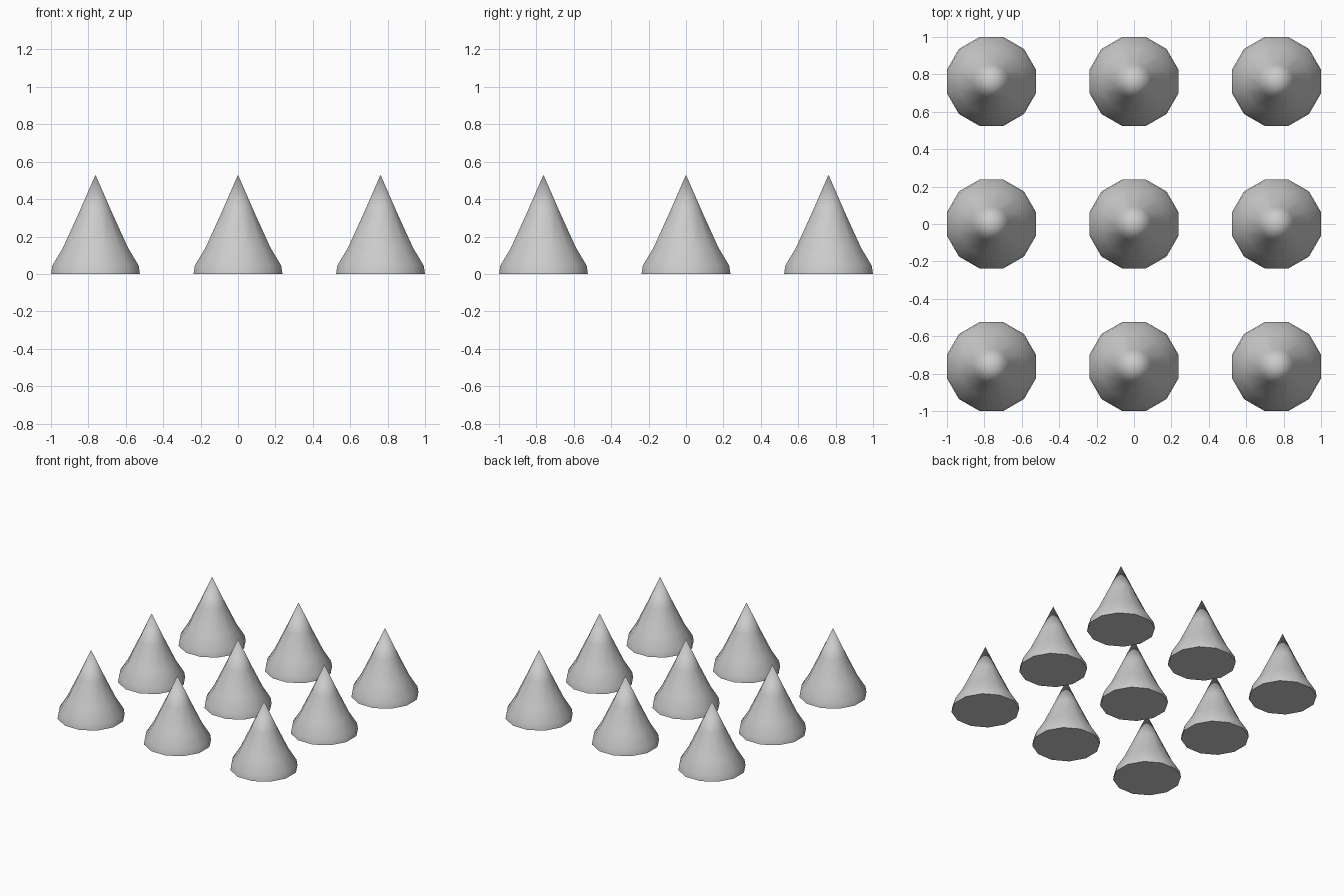
import bpy, bmesh, math

old = bpy.data.objects.get("Cube")
if old:
    bpy.data.objects.remove(old, do_unlink=True)

SIDES = 12
SPACING = 0.762
HEIGHT = 0.53
# Radius and height of each ring, from the foot to just under the tip
PROFILE = [(0.246, 0.0), (0.239, 0.045), (0.180, 0.14), (0.095, 0.32)]

grey = bpy.data.materials.new("light grey")
grey.use_nodes = True
colour = (0.6, 0.6, 0.6, 1)
grey.diffuse_color = colour
grey.node_tree.nodes["Principled BSDF"].inputs["Base Color"].default_value = colour


def cone_mesh():
    """Twelve-sided cone with a steep foot and a flat underside."""
    bm = bmesh.new()
    rings = []
    for radius, z in PROFILE:
        angles = [(i + 0.5) * math.tau / SIDES for i in range(SIDES)]
        rings.append([bm.verts.new((radius * math.cos(a), radius * math.sin(a), z))
                      for a in angles])
    tip = bm.verts.new((0, 0, HEIGHT))
    for i in range(SIDES):
        j = (i + 1) % SIDES
        for low, high in zip(rings, rings[1:]):
            bm.faces.new((low[i], low[j], high[j], high[i]))
        bm.faces.new((rings[-1][i], rings[-1][j], tip))
    bm.faces.new(rings[0][::-1])

    # Smooth sides, crisp edge around the underside
    for face in bm.faces:
        face.smooth = True
    for edge in bm.edges:
        edge.smooth = not all(v.co.z < 0.001 for v in edge.verts)
    mesh = bpy.data.meshes.new("cone")
    bm.to_mesh(mesh)
    bm.free()
    mesh.materials.append(grey)
    return mesh


# Three by three grid of cones
mesh = cone_mesh()
for row, y in zip(("front", "middle", "back"), (-1, 0, 1)):
    for column, x in zip(("right", "centre", "left"), (-1, 0, 1)):
        cone = bpy.data.objects.new(f"cone_{row}_{column}", mesh)
        cone.location = (x * SPACING, y * SPACING, 0)
        bpy.context.collection.objects.link(cone)
